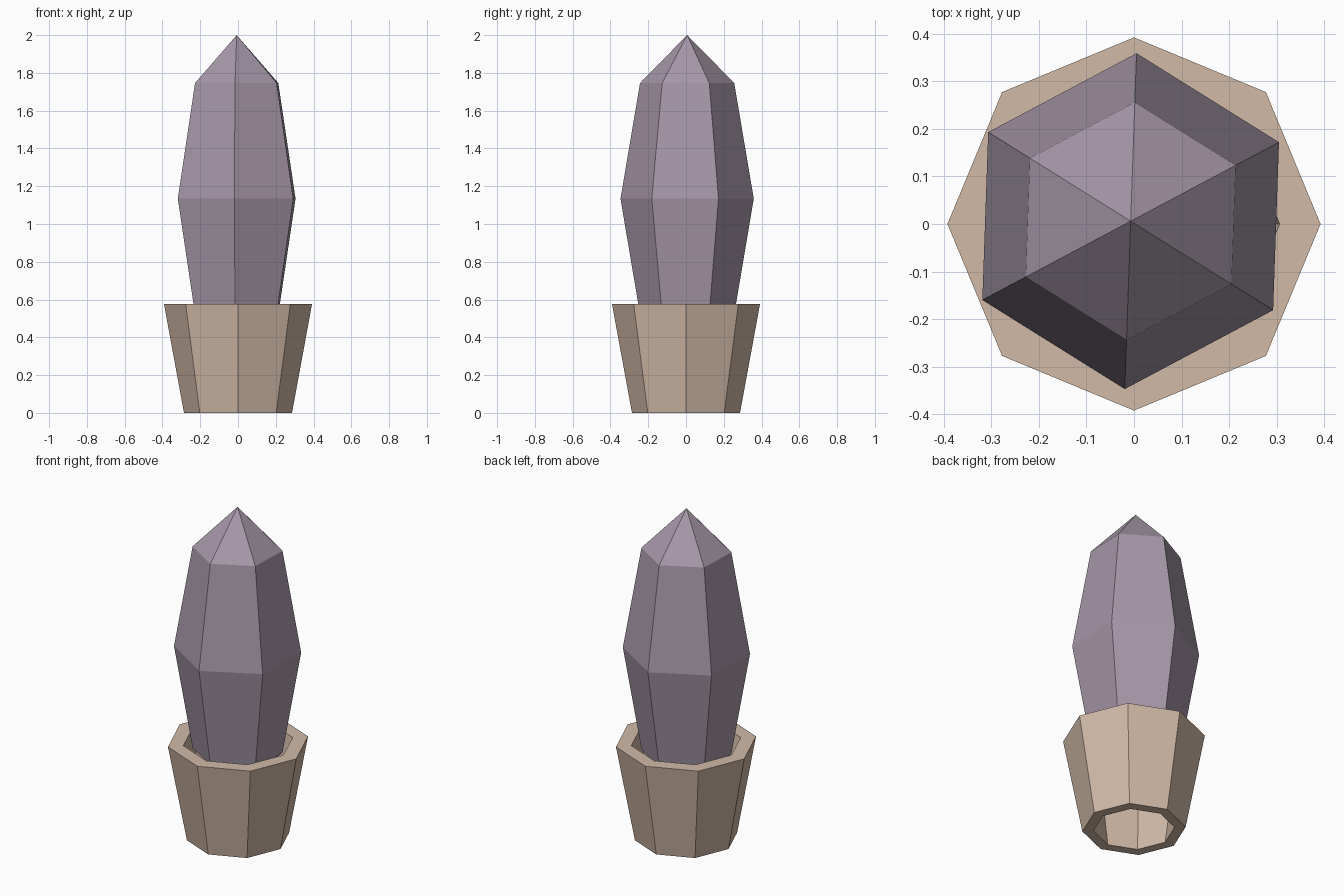
import bpy, bmesh
from math import sin, cos, pi, radians

if "Cube" in bpy.data.objects:
    bpy.data.objects.remove(bpy.data.objects["Cube"])


def lathe(name, profile, sides, start, centre, color, closed):
    """Revolve (radius, z) points into a flat-faced solid; zero radius makes a tip."""
    bm = bmesh.new()
    rings = []
    for r, z in profile:
        if r == 0:
            rings.append([bm.verts.new((0, 0, z))] * sides)
        else:
            angles = [start + 2 * pi * i / sides for i in range(sides)]
            rings.append([bm.verts.new((r * cos(a), r * sin(a), z)) for a in angles])
    pairs = list(zip(rings, rings[1:]))
    if closed:
        pairs.append((rings[-1], rings[0]))
    for a, b in pairs:
        for i in range(sides):
            j = (i + 1) % sides
            bm.faces.new(list(dict.fromkeys((a[i], a[j], b[j], b[i]))))
    bmesh.ops.recalc_face_normals(bm, faces=bm.faces)
    mesh = bpy.data.meshes.new(name)
    bm.to_mesh(mesh)
    bm.free()
    mat = bpy.data.materials.new(name + "_color")
    mat.diffuse_color = color
    mat.use_nodes = True
    mat.node_tree.nodes["Principled BSDF"].inputs["Base Color"].default_value = mat.diffuse_color
    mesh.materials.append(mat)
    obj = bpy.data.objects.new(name, mesh)
    obj.location = centre
    bpy.context.collection.objects.link(obj)
    return obj


# Open eight-sided pot with a thick wall
lathe("pot", [(0.286, 0), (0.392, 0.577), (0.306, 0.577), (0.224, 0)],
      8, 0, (0, 0, 0), (0.64, 0.49, 0.39, 1), True)

# Six-sided cactus body: stretched low-poly sphere, lower tip hidden in the pot
R, H = 0.353, 0.866
body = [(0 if k in (0, 4) else R * sin(pi * k / 4), -H * cos(pi * k / 4)) for k in range(5)]
lathe("cactus_body", body, 6, radians(28), (-0.007, 0.006, 2 - H),
      (0.38, 0.31, 0.39, 1), False)
